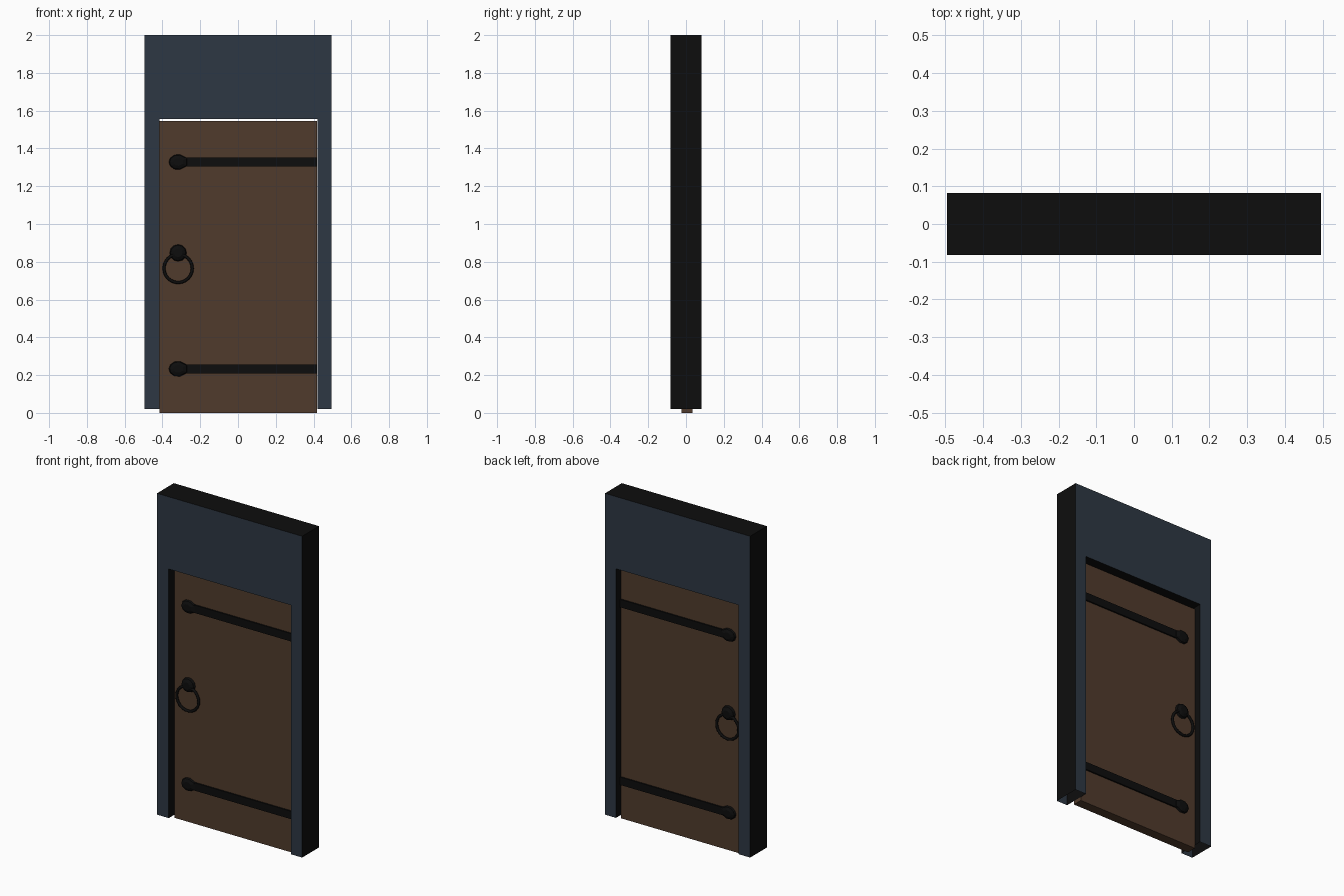
import bpy, bmesh, math
from mathutils import Matrix, Vector

if "Cube" in bpy.data.objects:
    bpy.data.objects.remove(bpy.data.objects["Cube"])


def material(name, rgb):
    m = bpy.data.materials.new(name)
    m.diffuse_color = (*rgb, 1)
    m.use_nodes = True
    m.node_tree.nodes["Principled BSDF"].inputs["Base Color"].default_value = m.diffuse_color
    return m


SLATE = material("slate blue", (0.027, 0.039, 0.056))
WOOD = material("brown wood", (0.081, 0.044, 0.025))
IRON = material("black iron", (0.004, 0.004, 0.004))


def finish(bm, name, mats, smooth=False):
    bmesh.ops.recalc_face_normals(bm, faces=bm.faces)
    me = bpy.data.meshes.new(name)
    bm.to_mesh(me)
    bm.free()
    for m in mats:
        me.materials.append(m)
    for p in me.polygons:
        p.use_smooth = smooth
    ob = bpy.data.objects.new(name, me)
    bpy.context.collection.objects.link(ob)
    return ob


def box(name, lo, hi, mat):
    lo, hi = Vector(lo), Vector(hi)
    bm = bmesh.new()
    bmesh.ops.create_cube(bm, size=1, matrix=Matrix.Translation((lo + hi) / 2)
                          @ Matrix.Diagonal((*(hi - lo), 1)))
    return finish(bm, name, [mat])


# Wall frame: an arch-shaped outline extruded in depth, open at the feet
D, BOTTOM = 0.082, 0.02
outer = [(-0.495, BOTTOM), (-0.495, 2), (0.495, 2), (0.495, BOTTOM)]
inner = [(0.42, BOTTOM), (0.42, 1.555), (-0.415, 1.555), (-0.415, BOTTOM)]
bm = bmesh.new()
outline = [bm.verts.new((x, -D, z)) for x, z in outer + inner]
front = bm.faces.new(outline)
ext = bmesh.ops.extrude_face_region(bm, geom=[front], use_keep_orig=True)
bmesh.ops.translate(bm, vec=(0, 2 * D, 0),
                    verts=[g for g in ext["geom"] if isinstance(g, bmesh.types.BMVert)])
bm.normal_update()
feet = [f for f in bm.faces if all(abs(v.co.z - BOTTOM) < 1e-5 for v in f.verts)]
bmesh.ops.delete(bm, geom=feet, context='FACES_ONLY')
for f in bm.faces:
    f.material_index = 0 if abs(f.normal.y) > 0.5 else 1
finish(bm, "door_frame", [SLATE, IRON])

# Door panel
Y_FRONT, Y_BACK = -0.025, 0.035
box("door_panel", (-0.415, Y_FRONT, 0), (0.418, Y_BACK, 1.545), WOOD)


def boss(name, pts, x, y, z, height):
    """Raised iron boss with sloped sides, height signed along y."""
    bm = bmesh.new()
    rings = [[bm.verts.new((x + px * s, y + height * h, z + pz * s)) for px, pz in pts]
             for s, h in ((1, 0), (0.9, 0.6), (0.5, 1))]
    n = len(pts)
    for a, b in zip(rings, rings[1:]):
        for i in range(n):
            bm.faces.new((a[i], a[(i + 1) % n], b[(i + 1) % n], b[i]))
    bm.faces.new(rings[-1])
    return finish(bm, name, [IRON])


def ring(name, x, y, z, major, minor, n=24, m=8):
    bm = bmesh.new()
    v = [[bm.verts.new((x + (major + minor * math.cos(b)) * math.cos(a),
                        y + minor * math.sin(b),
                        z + (major + minor * math.cos(b)) * math.sin(a)))
          for b in (math.tau * j / m for j in range(m))]
         for a in (math.tau * i / n for i in range(n))]
    for i in range(n):
        for j in range(m):
            bm.faces.new((v[i][j], v[(i + 1) % n][j],
                          v[(i + 1) % n][(j + 1) % m], v[i][(j + 1) % m]))
    return finish(bm, name, [IRON], smooth=True)


spade = [(-0.05, 0), (-0.042, 0.022), (-0.02, 0.038), (0.01, 0.04), (0.05, 0.02),
         (0.05, -0.02), (0.01, -0.04), (-0.02, -0.038), (-0.042, -0.022)]
disc = [(0.045 * math.cos(math.tau * i / 12), 0.045 * math.sin(math.tau * i / 12))
        for i in range(12)]

# Ironwork repeated on both sides of the door
for side, y, s in (("front", Y_FRONT, -1), ("back", Y_BACK, 1)):
    for level, z in (("upper", 1.328), ("lower", 0.233)):
        ys = sorted((y, y + s * 0.009))
        box(f"{level}_hinge_strap_{side}", (-0.3, ys[0], z - 0.024),
            (0.418, ys[1], z + 0.024), IRON)
        boss(f"{level}_hinge_tip_{side}", spade, -0.317, y, z, s * 0.018)
    boss(f"handle_boss_{side}", disc, -0.317, y, 0.847, s * 0.024)
    ring(f"handle_ring_{side}", -0.317, y + s * 0.012, 0.765, 0.075, 0.008)
